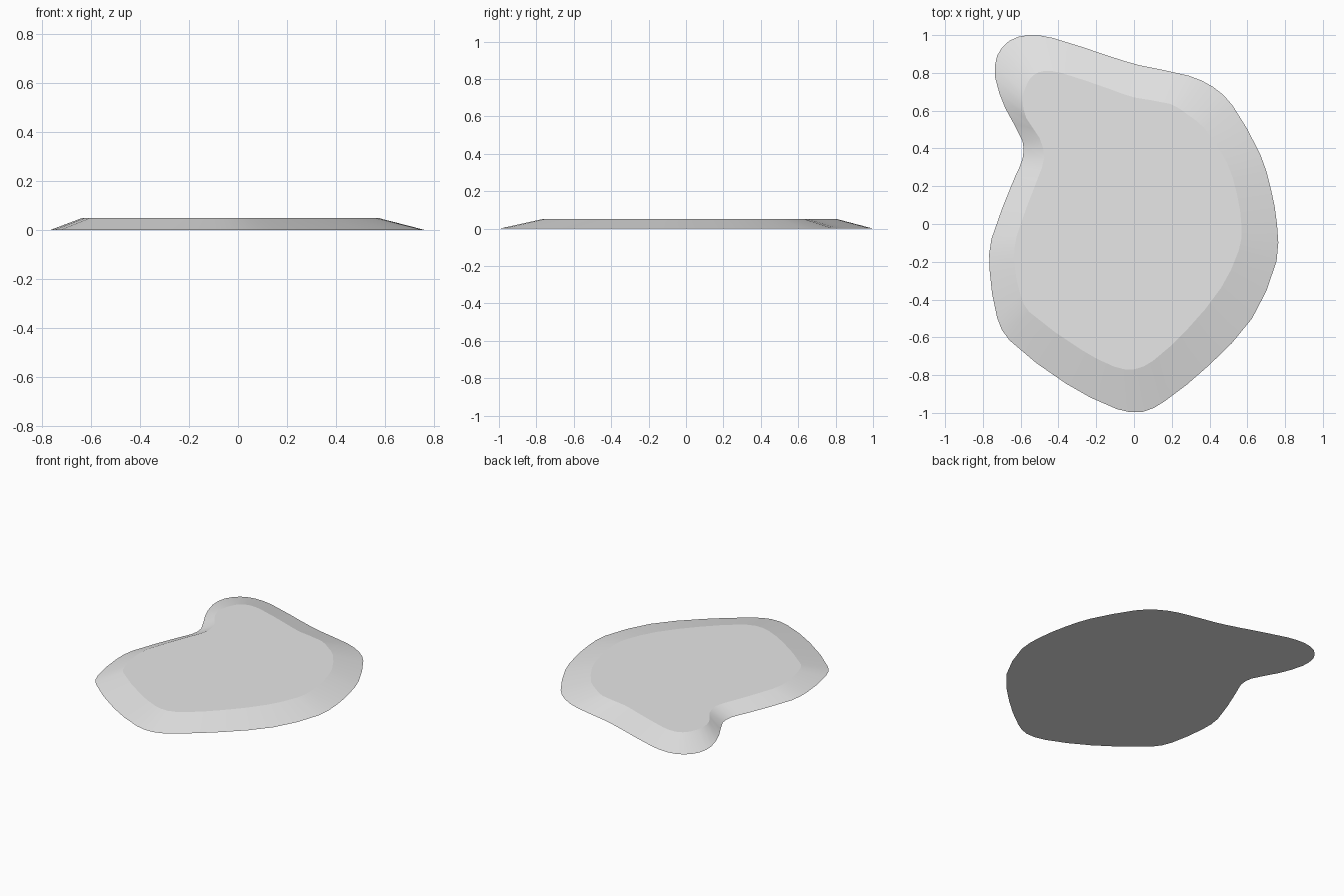
import bpy
import bmesh
from mathutils import Vector

default_cube = bpy.data.objects.get("Cube")
if default_cube:
    bpy.data.objects.remove(default_cube, do_unlink=True)

THICKNESS = 0.05
STEPS = 2  # segments between neighbouring control points

# Ground outline and matching rim of the flat top, both clockwise from the back
GROUND = [
    (-.56, 1), (-.43, .985), (-.12, .885), (.03, .84), (.29, .785), (.42, .725),
    (.52, .63), (.67, .365), (.725, .185), (.757, 0), (.755, -.195), (.625, -.5),
    (.395, -.75), (.16, -.94), (.045, -.995), (-.09, -.98), (-.36, -.845),
    (-.66, -.615), (-.725, -.495), (-.765, -.24), (-.755, -.08), (-.63, .25),
    (-.59, .345), (-.59, .44), (-.68, .61), (-.735, .775), (-.725, .89), (-.66, .97),
]
RIM = [
    (-.475, .81), (-.385, .8), (-.13, .715), (0, .67), (.195, .635), (.29, .575),
    (.37, .51), (.49, .33), (.545, .16), (.57, -.02), (.555, -.14), (.46, -.34),
    (.28, -.56), (.1, -.725), (0, -.77), (-.105, -.755), (-.28, -.665),
    (-.555, -.465), (-.6, -.38), (-.635, -.2), (-.62, -.06), (-.51, .24),
    (-.475, .35), (-.5, .455), (-.57, .56), (-.59, .66), (-.565, .745), (-.53, .79),
]


def make_material(name, colour):
    material = bpy.data.materials.new(name)
    material.use_nodes = True
    material.diffuse_color = colour
    material.node_tree.nodes["Principled BSDF"].inputs["Base Color"].default_value = colour
    return material


def smooth_loop(points, height):
    """Closed curve through the points, at a constant height."""
    points = [Vector((x, y, height)) for x, y in points]
    count = len(points)
    loop = []
    for i, start in enumerate(points):
        end = points[(i + 1) % count]
        before, after = points[i - 1], points[(i + 2) % count]
        # Chord-scaled tangents keep unevenly spaced spans from bulging
        span = (end - start).length
        leave = (end - before) * span / ((start - before).length + span)
        arrive = (after - start) * span / ((after - end).length + span)
        for step in range(STEPS):
            t = step / STEPS
            loop.append(start * (2 * t**3 - 3 * t**2 + 1) + leave * (t**3 - 2 * t**2 + t)
                        + end * (3 * t**2 - 2 * t**3) + arrive * (t**3 - t**2))
    return loop


# Flat slab with a sloping, smooth-shaded border
bm = bmesh.new()
ground = [bm.verts.new(co) for co in smooth_loop(GROUND, 0)]
rim = [bm.verts.new(co) for co in smooth_loop(RIM, THICKNESS)]
bm.faces.new(ground)
bm.faces.new(reversed(rim))
for i in range(len(ground)):
    j = (i + 1) % len(ground)
    slope = bm.faces.new((ground[j], ground[i], rim[i], rim[j]))
    slope.smooth = True

# Crisp edges around the top and the base
for edge in bm.edges:
    low, high = (vert.co.z for vert in edge.verts)
    edge.smooth = low != high

mesh = bpy.data.meshes.new("ground_patch")
bm.normal_update()
bm.to_mesh(mesh)
bm.free()
mesh.materials.append(make_material("light_grey", (0.8, 0.8, 0.8, 1)))
patch = bpy.data.objects.new("ground_patch", mesh)
bpy.context.collection.objects.link(patch)
